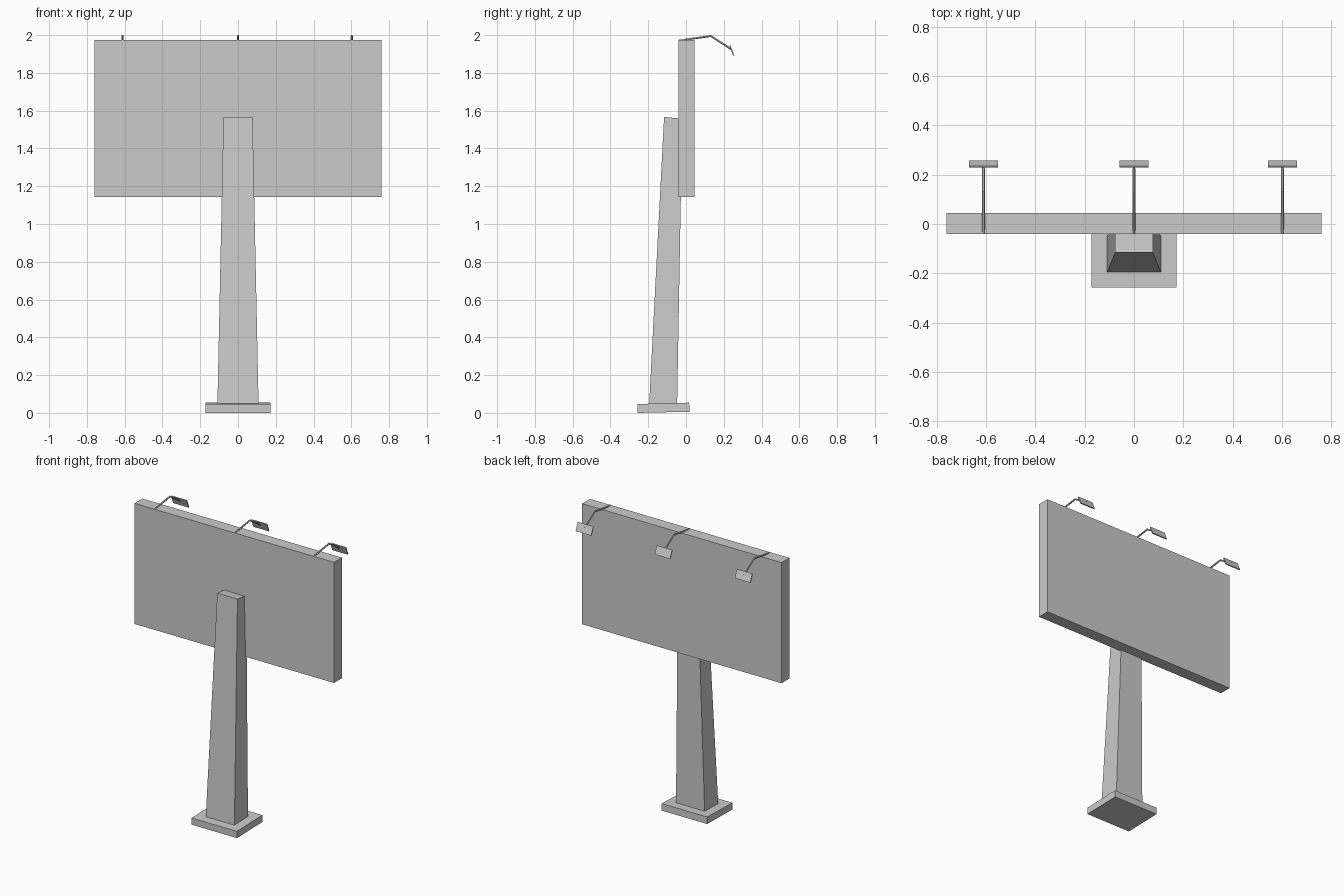
import bpy
from mathutils import Vector
from math import cos, sin, pi

if "Cube" in bpy.data.objects:
    bpy.data.objects.remove(bpy.data.objects["Cube"])


def make_mesh(name, verts, faces):
    mesh = bpy.data.meshes.new(name)
    mesh.from_pydata(verts, [], faces)
    mesh.update()
    obj = bpy.data.objects.new(name, mesh)
    bpy.context.collection.objects.link(obj)
    return obj


def extrude_profile(name, profile, half_widths, cx=0.0):
    """Side profile of four (y, z) points, counter-clockwise, mirrored in x."""
    left = [(cx - w, y, z) for (y, z), w in zip(profile, half_widths)]
    right = [(cx + w, y, z) for (y, z), w in zip(profile, half_widths)]
    faces = [(3, 2, 1, 0), (4, 5, 6, 7)]
    faces += [(i, (i + 1) % 4, (i + 1) % 4 + 4, i + 4) for i in range(4)]
    return make_mesh(name, left + right, faces)


def bent_rod(name, x, path, radius, sides=6):
    """Low-poly rod following (y, z) points, mitred at the bends."""
    pts = [Vector((x, y, z)) for y, z in path]
    verts = []
    for i, p in enumerate(pts):
        t = (pts[min(i + 1, len(pts) - 1)] - pts[max(i - 1, 0)]).normalized()
        side = Vector((1, 0, 0))
        up = side.cross(t)
        for k in range(sides):
            a = 2 * pi * k / sides
            verts.append(p + radius * (cos(a) * side + sin(a) * -up))
    faces = []
    for i in range(len(pts) - 1):
        for k in range(sides):
            n = (k + 1) % sides
            faces.append((i * sides + k, i * sides + n,
                          (i + 1) * sides + n, (i + 1) * sides + k))
    last = (len(pts) - 1) * sides
    faces += [tuple(reversed(range(sides))), tuple(range(last, last + sides))]
    return make_mesh(name, verts, faces)


# Slightly tilted foot plate
extrude_profile("base_plate",
                [(-0.257, 0.0), (0.018, 0.006), (0.017, 0.054), (-0.258, 0.047)],
                [0.173] * 4)

# Tapered post leaning into the board
extrude_profile("post",
                [(-0.195, 0.045), (-0.047, 0.045), (-0.02, 1.557), (-0.116, 1.567)],
                [0.109, 0.109, 0.077, 0.077])

# Display board
extrude_profile("board",
                [(-0.04, 1.143), (0.045, 1.143), (0.045, 1.974), (-0.04, 1.974)],
                [0.76] * 4)

# Lamps hanging over the back face
for label, x in (("left", -0.611), ("middle", 0.0), ("right", 0.602)):
    bent_rod("lamp_arm_" + label, x,
             [(-0.038, 1.971), (0.132, 1.995), (0.224, 1.935)], 0.006)
    extrude_profile("lamp_head_" + label,
                    [(0.251, 1.889), (0.257, 1.892), (0.235, 1.947), (0.229, 1.944)],
                    [0.059] * 4, x)
    # short mount joining arm and head
    bent_rod("lamp_mount_" + label, x, [(0.218, 1.938), (0.242, 1.923)], 0.005)
